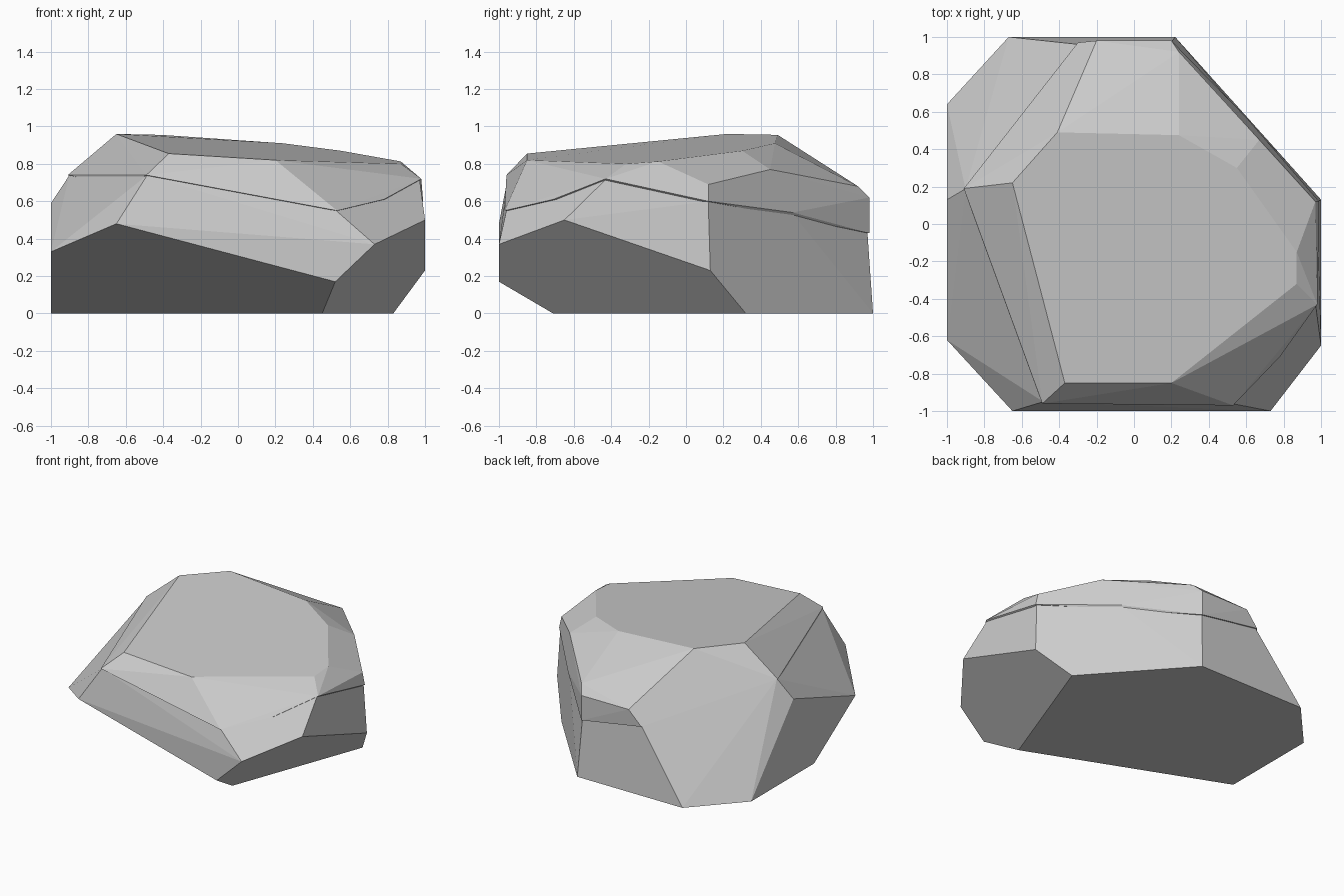
import bpy
import bmesh
import math
from mathutils import Vector

default_cube = bpy.data.objects.get("Cube")
if default_cube:
    bpy.data.objects.remove(default_cube, do_unlink=True)


def make_material(name, colour):
    material = bpy.data.materials.new(name)
    material.use_nodes = True
    material.diffuse_color = colour
    shader = material.node_tree.nodes["Principled BSDF"]
    shader.inputs["Base Color"].default_value = colour
    shader.inputs["Roughness"].default_value = 0.9
    return material


def inset(ring, factor):
    """Pull a ring of corners towards the vertical axis."""
    return [Vector((x * factor, y * factor, z)) for x, y, z in ring]


def make_stone(name, corners, material):
    """Wrap the corners in a faceted hull and merge nearly flat triangles."""
    bm = bmesh.new()
    for corner in corners:
        bm.verts.new(corner)
    hull = bmesh.ops.convex_hull(bm, input=bm.verts[:])
    unused = set(hull["geom_interior"]) | set(hull["geom_unused"])
    loose = [item for item in unused if isinstance(item, bmesh.types.BMVert)]
    bmesh.ops.delete(bm, geom=loose, context="VERTS")
    bmesh.ops.dissolve_limit(bm, angle_limit=math.radians(3),
                             verts=bm.verts[:], edges=bm.edges[:])
    bmesh.ops.recalc_face_normals(bm, faces=bm.faces[:])
    mesh = bpy.data.meshes.new(name)
    bm.to_mesh(mesh)
    bm.free()
    mesh.materials.append(material)
    stone = bpy.data.objects.new(name, mesh)
    bpy.context.scene.collection.objects.link(stone)
    return stone


stone_grey = make_material("stone grey", (0.6, 0.6, 0.6, 1))

# Footprint resting on the ground
footprint = [
    (.45, -.71, 0), (.83, .32, 0), (.22, 1, 0),
    (-.67, 1, 0), (-1, .64, 0), (-1, -.12, 0),
]

# Widest corners of the lower rock
girdle = [
    (-.65, -1, .48), (.52, -1, .17), (.73, -1, .37), (1, -.65, .5),
    (1, .13, .23), (-1, .13, .59), (-1, -.62, .33),
]

# Wandering crack between the two stones
seam = [
    (-.49, -.96, .74), (.53, -.97, .55), (.78, -.71, .61),
    (.98, -.43, .72), (.99, .12, .6), (.6, .57, .54), (.2, .98, .43),
    (-.3, .97, .51), (-.91, .19, .74), (-.62, -.63, .68),
]

# Steep shoulder at the back of the upper rock
shoulder = [
    (.97, .12, .69), (.67, .45, .77), (.24, .92, .68),
    (.2, .98, .62), (-.2, .98, .62),
]

# Sloping top facet
crown = [
    (-.65, .22, .96), (-.41, .49, .955), (.24, .475, .91),
    (.55, .3, .87), (.87, -.15, .813), (.87, -.32, .8),
    (.55, -.57, .81), (.2, -.85, .82), (-.37, -.85, .855),
]

make_stone("lower_rock", footprint + girdle + inset(seam, .99), stone_grey)
make_stone("upper_rock", seam + shoulder + crown, stone_grey)
